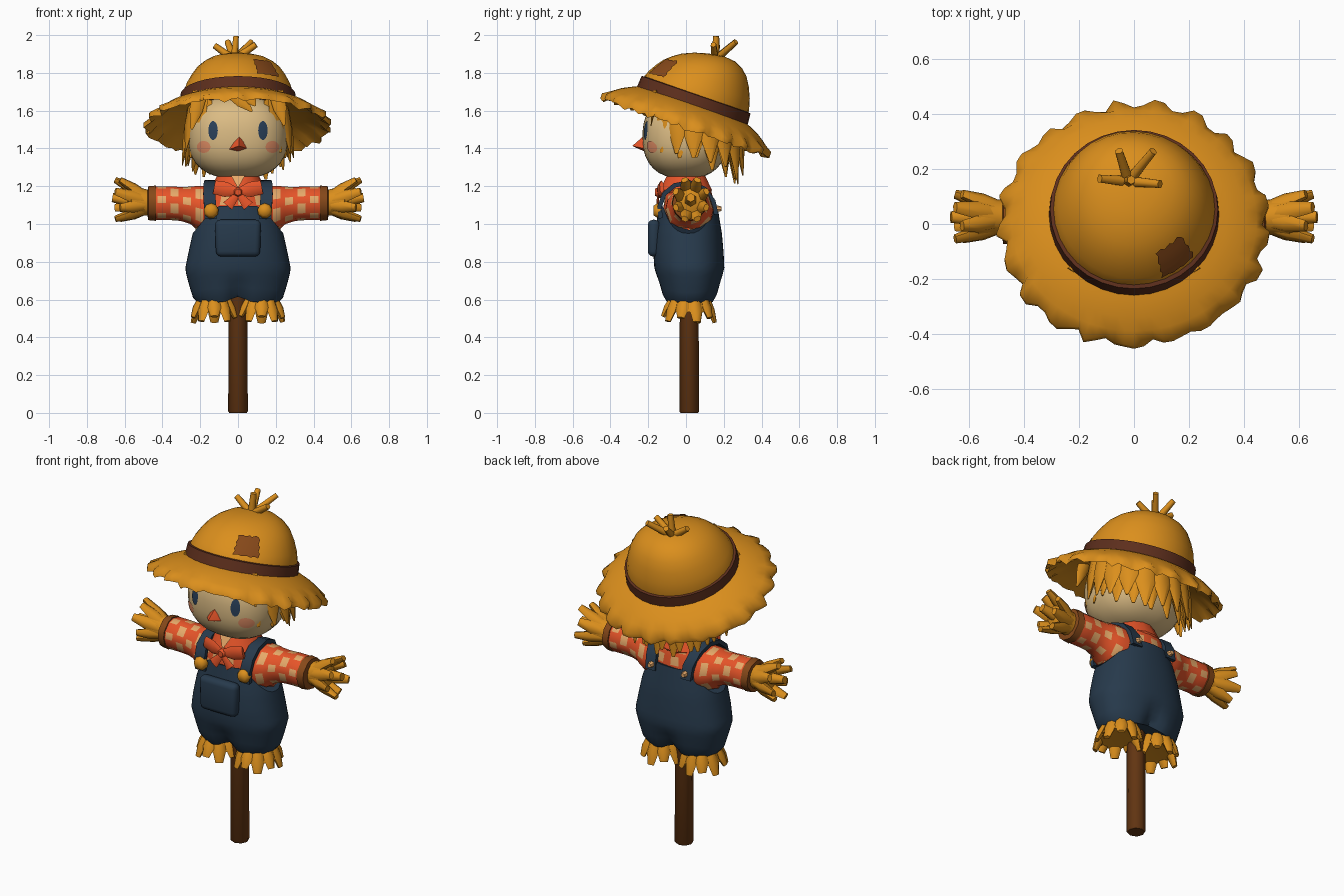
import bpy, bmesh, math, random
from math import sin, cos, pi, radians, exp
from mathutils import Vector, Matrix

if "Cube" in bpy.data.objects:
    bpy.data.objects.remove(bpy.data.objects["Cube"])
random.seed(4)
rnd = random.uniform

def material(name, r, g, b):
    m = bpy.data.materials.new(name)
    m.diffuse_color = (r, g, b, 1)
    m.use_nodes = True
    m.node_tree.nodes["Principled BSDF"].inputs["Base Color"].default_value = m.diffuse_color
    return m

STRAW = material("straw", 0.71, 0.275, 0.012)
CLOTH = material("face cloth", 0.71, 0.50, 0.23)
DENIM = material("denim", 0.020, 0.042, 0.072)
SHIRT = material("orange shirt", 0.80, 0.09, 0.022)
CHECK = material("pale check", 0.84, 0.42, 0.15)
WOOD = material("pole wood", 0.125, 0.036, 0.006)
BAND = material("hat band brown", 0.11, 0.028, 0.012)
PATCH = material("patch brown", 0.24, 0.066, 0.010)
BLUSH = material("blush", 0.76, 0.27, 0.13)
EYE = material("eye blue", 0.022, 0.05, 0.10)

# ---------- helpers ----------
def build(name, parts, mats, rule=None, angle=40, xf=None):
    """Join (verts, faces) parts in one object; rule(face index) gives the material slot."""
    V, F = [], []
    for v, f in parts:
        F += [[i + len(V) for i in q] for q in f]
        V += [Vector(p) for p in v]
    me = bpy.data.meshes.new(name)
    me.from_pydata([xf @ p if xf else p for p in V], [], F)
    for m in mats:
        me.materials.append(m)
    for p in me.polygons:
        p.use_smooth = True
        p.material_index = rule(p.index) if rule else 0
    bm = bmesh.new()
    bm.from_mesh(me)
    bmesh.ops.recalc_face_normals(bm, faces=bm.faces)
    bm.to_mesh(me)
    bm.free()
    me.set_sharp_from_angle(angle=radians(angle))
    ob = bpy.data.objects.new(name, me)
    bpy.context.collection.objects.link(ob)
    return ob

def loft(rings, caps=True):
    n = len(rings[0])
    V = [p for r in rings for p in r]
    F = [[i*n + j, i*n + (j+1) % n, (i+1)*n + (j+1) % n, (i+1)*n + j]
         for i in range(len(rings) - 1) for j in range(n)]
    if caps:
        F += [list(range(n))[::-1], list(range(len(V) - n, len(V)))]
    return V, F

def ellipse(n, rx, ry, z, cy=0.0, cx=0.0):
    return [(cx + rx*cos(2*pi*j/n), cy + ry*sin(2*pi*j/n), z) for j in range(n)]

def spike(a, b, r0, r1, side=(0, 0, 1), flat=1.0, n=6, mid=None):
    """Tapered straw from a to b, wide along side; mid adds a fuller middle ring."""
    a, b = Vector(a), Vector(b)
    d = (b - a).normalized()
    s = Vector(side)
    s = s - d*s.dot(d)
    s = s.normalized() if s.length > 0.05 else d.orthogonal().normalized()
    t = d.cross(s)*flat
    steps = [(0, r0)] + ([(0.5, mid)] if mid else []) + [(1, r1)]
    return loft([[a.lerp(b, k) + (s*cos(2*pi*j/n) + t*sin(2*pi*j/n))*r for j in range(n)]
                 for k, r in steps])

def lerp_profile(tab, z):
    for p, q in zip(tab, tab[1:]):
        if z <= q[0]:
            k = max(0, (z - p[0])/(q[0] - p[0]))
            return [u + (v - u)*k for u, v in zip(p, q)]
    return tab[-1]

# ---------- pole ----------
build("pole", [loft([ellipse(8, r, r, z, 0.017) for z, r in
      ((0, 0.046), (0.008, 0.052), (1.0, 0.048))])], [WOOD], angle=50)

# ---------- overalls: low at the armpits, pinched between the legs ----------
BODY = [(0.585, 0.215, 0.02, 0.13), (0.60, 0.235, 0.02, 0.145), (0.68, 0.26, 0.02, 0.165),
        (0.76, 0.28, 0.018, 0.185), (0.85, 0.262, 0.013, 0.186), (0.95, 0.24, 0.012, 0.178),
        (1.03, 0.215, 0.012, 0.165), (1.12, 0.175, 0.012, 0.15)]
rings = []
for k in range(15):
    ring = []
    for j in range(48):
        a = 2*pi*j/48
        top = 0.95 + 0.145*min(1, abs(sin(a))*1.2)**2
        z = 0.585 + (top - 0.585)*k/14
        _, rx, cy, ry = lerp_profile(BODY, z)
        x = rx*math.copysign(abs(cos(a))**0.9, cos(a))
        y = ry*math.copysign(abs(sin(a))**0.85, sin(a))
        low = max(0, (0.74 - z)/0.155)
        dip = exp(-(x/0.05)**2)*low
        ring.append((x, cy + y*(1 - 0.25*dip), z + 0.03*dip))
    rings.append(ring)
build("overalls", [loft(rings)], [DENIM])

# pocket and straps
bm = bmesh.new()
bmesh.ops.create_cube(bm, size=1, matrix=Matrix.Translation((0, -0.17, 0.925)) @ Matrix.Diagonal((0.245, 0.064, 0.195, 1)))
for v in bm.verts:
    v.co.x *= 0.95 if v.co.z < 0.9 else 1
bmesh.ops.bevel(bm, geom=bm.edges[:], offset=0.028, segments=3, affect='EDGES', profile=0.5)
me = bpy.data.meshes.new("pocket")
bm.to_mesh(me)
me.materials.append(DENIM)
me.polygons.foreach_set("use_smooth", [True]*len(me.polygons))
bpy.context.collection.objects.link(bpy.data.objects.new("pocket", me))

STRAP = [(0.145, -0.135, 1.03), (0.148, -0.14, 1.09), (0.152, -0.115, 1.16), (0.15, -0.06, 1.205),
         (0.145, 0.02, 1.22), (0.135, 0.10, 1.185), (0.12, 0.145, 1.12), (0.115, 0.16, 1.05)]
for s, side in ((-1, "left"), (1, "right")):
    rings = []
    for x, y, z in STRAP:
        d = Vector((0, y - 0.02, z - 1.06)).normalized()*0.012
        c = Vector((s*x, y, z))
        w = Vector((0.032, 0, 0))
        rings.append([c - w - d, c + w - d, c + w + d, c - w + d])
    build(side + "_strap", [loft(rings)], [DENIM])
    build(side + "_button", [spike((s*0.142, -0.13, 1.07), (s*0.142, -0.172, 1.07), 0.038, 0.026,
          n=9, mid=0.04)], [STRAW], angle=60)
    build(side + "_back_button", [spike((s*0.11, 0.15, 1.08), (s*0.11, 0.188, 1.08), 0.017, 0.012,
          n=7, mid=0.018)], [CHECK])

# ---------- shirt ----------
def checks(n, faces):
    return lambda f: 1 if f < faces and (f//n) % 2 and (f % n + f//n//2) % 2 == 0 else 0

TORSO = [(0.93, 0.2, 0.13), (0.96, 0.225, 0.135), (1.0, 0.222, 0.135), (1.03, 0.212, 0.135), (1.08, 0.2, 0.135),
         (1.10, 0.195, 0.133), (1.15, 0.175, 0.125), (1.17, 0.165, 0.12), (1.21, 0.12, 0.105), (1.25, 0.08, 0.08)]
build("shirt_body", [loft([ellipse(24, rx, ry, z, 0.015) for z, rx, ry in TORSO])],
      [SHIRT, CHECK], checks(24, 216))
SLEEVE = [(0.15, 0.128, 1.075), (0.185, 0.125, 1.078), (0.225, 0.113, 1.088), (0.25, 0.1, 1.098),
          (0.292, 0.092, 1.105), (0.315, 0.09, 1.107), (0.358, 0.09, 1.11), (0.382, 0.09, 1.11),
          (0.425, 0.09, 1.11), (0.45, 0.085, 1.11)]
for s, side in ((-1, "left"), (1, "right")):
    def around(x, r, z, n=12):
        # pale columns are a little wider than the orange ones
        return [(s*x, 0.018 + r*cos(2*pi*(j + 0.18*(j % 2))/n), z + r*sin(2*pi*(j + 0.18*(j % 2))/n))
                for j in range(n)]
    build(side + "_sleeve", [loft([around(*p) for p in SLEEVE])], [SHIRT, CHECK], checks(12, 108))
    build(side + "_cuff", [loft([around(x, r, 1.11) for x, r in
          ((0.43, 0.07), (0.435, 0.094), (0.475, 0.09), (0.48, 0.06))])], [PATCH])
    # straw hand: a full palm and a fan of blunt stalks
    parts = [loft([[(s*x, 0.025 + r*cos(2*pi*j/12), z + r*1.1*sin(2*pi*j/12)) for j in range(12)]
             for x, r, z in ((0.46, 0.06, 1.11), (0.51, 0.066, 1.118), (0.565, 0.078, 1.128), (0.585, 0.04, 1.13))])]
    for k in range(8):
        a = 2*pi*(k + 0.5)/8
        x = 0.625 + 0.025*(k % 2)
        parts.append(spike((s*0.48, 0.025 + 0.035*cos(a), 1.11 + 0.035*sin(a)),
                           (s*x, 0.027 + 0.088*cos(a), 1.13 + 0.112*sin(a)), 0.03, 0.021,
                           side=(0, -sin(a), cos(a)), flat=0.75, mid=0.036))
    parts.append(spike((s*0.48, 0.025, 1.11), (s*0.665, 0.025, 1.14), 0.04, 0.024, mid=0.035))
    build(side + "_hand", parts, [STRAW], angle=65)
    # straw fringe under each trouser leg
    cx = s*0.125
    parts = [loft([ellipse(16, r, r + 0.02, z, 0.02, cx) for z, r in ((0.60, 0.08), (0.535, 0.105), (0.54, 0.06))])]
    for k in range(10):
        a = 2*pi*(k + 0.5)/10
        parts.append(spike((cx + 0.075*cos(a), 0.02 + 0.095*sin(a), 0.605),
                           (cx + 0.118*cos(a), 0.015 + 0.137*sin(a), 0.475 + 0.025*(k % 2) + rnd(0, 0.012)),
                           0.025, 0.021, side=(-sin(a), cos(a), 0), flat=0.6, mid=0.036))
    build(side + "_leg_straw", parts, [STRAW], angle=65)

# collar and bow
build("collar", [loft([ellipse(14, r, r*0.95, z, 0.0) for z, r in
      ((1.165, 0.14), (1.18, 0.148), (1.265, 0.105), (1.27, 0.08))])], [SHIRT])
build("collar_opening", [([(-0.04, -0.112, 1.262), (0.04, -0.112, 1.262), (0, -0.147, 1.19)], [[0, 1, 2]])], [CHECK])
parts = [spike((0, -0.12, 1.168), (0, -0.165, 1.168), 0.03, 0.018, n=6, mid=0.03)]
for s in (-1, 1):
    parts.append(spike((0, -0.148, 1.17), (s*0.125, -0.128, 1.195), 0.018, 0.036, flat=0.35, mid=0.04))
    parts.append(spike((0, -0.148, 1.16), (s*0.055, -0.15, 1.095), 0.014, 0.03, side=(1, 0, 0.6), flat=0.3))
build("bow", parts, [SHIRT], angle=65)

# ---------- head ----------
HC, HR, P = Vector((0, -0.005, 1.462)), (0.263, 0.225, 0.222), 2.45
def head_point(d):
    k = sum(abs(c/r)**P for c, r in zip(d, HR))**(-1/P)
    return HC + Vector(d)*k
rings = []
for i in range(1, 20):
    b = -pi/2 + pi*i/20
    rings.append([head_point((cos(b)*cos(2*pi*j/32)*HR[0], cos(b)*sin(2*pi*j/32)*HR[1], sin(b)*HR[2]))
                  for j in range(32)])
build("head", [loft(rings)], [CLOTH])

def face_disc(name, x, z, rx, rz, mat):
    def on_head(px, pz):
        u = 1 - abs(px/HR[0])**P - abs((pz - HC.z)/HR[2])**P
        return (px, HC.y - HR[1]*max(u, 0)**(1/P) - 0.004, pz)
    rings = [[on_head(x + k*rx*cos(2*pi*j/18), z + k*rz*sin(2*pi*j/18)) for j in range(18)]
             for k in (1, 0.7, 0.35)]
    V, F = loft(rings, caps=False)
    build(name, [(V, F + [list(range(36, 54))])], [mat])
for s, side in ((-1, "left"), (1, "right")):
    face_disc(side + "_eye", s*0.132, 1.495, 0.025, 0.05, EYE)
    face_disc(side + "_cheek", s*0.182, 1.408, 0.036, 0.032, BLUSH)
build("nose", [([(-0.047, -0.222, 1.395), (0.0, -0.222, 1.385), (0.047, -0.222, 1.40), (0.03, -0.222, 1.44),
      (0.008, -0.225, 1.465), (-0.025, -0.222, 1.435), (0.004, -0.285, 1.413)],
      [[k, (k + 1) % 6, 6] for k in range(6)] + [[5, 4, 3, 2, 1, 0]])], [SHIRT])

# ---------- straw hair: two overlapping curtains of locks, and a fringe ----------
parts = []
for n, r, drop in ((14, 0.0, 0.0), (13, -0.03, 0.04)):
    for k in range(n):
        a = radians(-40 + 260*k/(n - 1))
        c, q = cos(a), sin(a)
        y0 = 0.04 + (0.235 + r)*q
        parts.append(spike(((0.25 + r)*c, y0, 1.63 - 0.3*y0),
                           ((0.295 + r)*c, 0.04 + (0.265 + r)*q,
                            1.335 - 0.085*q - drop*max(0, q) + rnd(-0.03, 0.03)),
                           0.05, 0.008, side=(-q, c, 0), flat=0.4, mid=0.056))
for x0, x1, z1 in ((-0.03, 0.075, 1.595), (0.04, 0.09, 1.625), (-0.20, -0.245, 1.50), (0.20, 0.245, 1.52)):
    y = -0.235 if abs(x0) < 0.1 else -0.18
    parts.append(spike((x0, y + 0.02, 1.70), (x1, y - 0.005, z1), 0.04, 0.005, side=(1, 0, 0), flat=0.4, mid=0.035))
build("hair", parts, [STRAW], angle=65)

# ---------- hat, built upright then tilted back ----------
TILT = Matrix.Translation((0, 0.045, 1.66)) @ Matrix.Rotation(radians(-19), 4, 'X')
CROWN = [(-0.04, 0.297), (0.03, 0.293), (0.08, 0.277), (0.13, 0.252), (0.175, 0.222), (0.208, 0.185),
         (0.234, 0.14), (0.25, 0.08), (0.255, 0.02)]
def crown(a, z, off=0.0):
    r = lerp_profile(CROWN, z)[1] + off
    r *= 1 + 0.02*sin(3*a + 1)*max(0, z)/0.2
    return (r*cos(a), r*sin(a), z + off*0.6 + 0.8*r*sin(a)*max(0, z))
build("hat_crown", [loft([[crown(2*pi*j/32, z) for j in range(32)] for z, r in CROWN])], [STRAW], xf=TILT)
build("hat_band", [loft([ellipse(32, r, r, z) for z, r in
      ((-0.045, 0.29), (-0.04, 0.31), (0.025, 0.305), (0.03, 0.285))])], [BAND], xf=TILT)
N = 84
edge = [(0.482 + (0.012 if (j//2) % 2 else -0.008) + rnd(-0.01, 0.01), rnd(-0.012, 0.012)) for j in range(N)]
def brim(r, z, e=0.0):
    return [((r + e*(edge[j][0] - r))*cos(2*pi*j/N), 0.955*(r + e*(edge[j][0] - r))*sin(2*pi*j/N),
             z + e*edge[j][1]) for j in range(N)]
build("hat_brim", [loft([brim(0.28, -0.02), brim(0.34, -0.04), brim(0.40, -0.068), brim(0.445, -0.098),
      brim(0.48, -0.135, 1), brim(0.478, -0.162, 1), brim(0.43, -0.125), brim(0.36, -0.085),
      brim(0.25, -0.055)], caps=False)], [STRAW], angle=60, xf=TILT)

# ragged patch on the crown
V, F = [], []
for i in range(7):
    for j in range(7):
        rag = 0.03 if (i + j) % 2 and (i in (0, 6) or j in (0, 6)) else 0
        V.append(crown(radians(-70 + 28*j/6) + rag, 0.06 + 0.115*i/6 + rag*0.2, 0.008))
F = [[i*7 + j, i*7 + j + 1, i*7 + j + 8, i*7 + j + 7] for i in range(6) for j in range(6)]
build("hat_patch", [(V, F)], [PATCH], xf=TILT)

# straw tuft on top
tips = ((-0.125, 0.165, 1.945), (-0.055, 0.265, 1.965), (0.07, 0.265, 1.965), (0.095, 0.145, 1.95),
        (-0.01, 0.16, 1.995))
build("hat_tuft", [spike((-0.02, 0.155, 1.87), t, 0.022, 0.016) for t in tips], [STRAW], angle=65)
